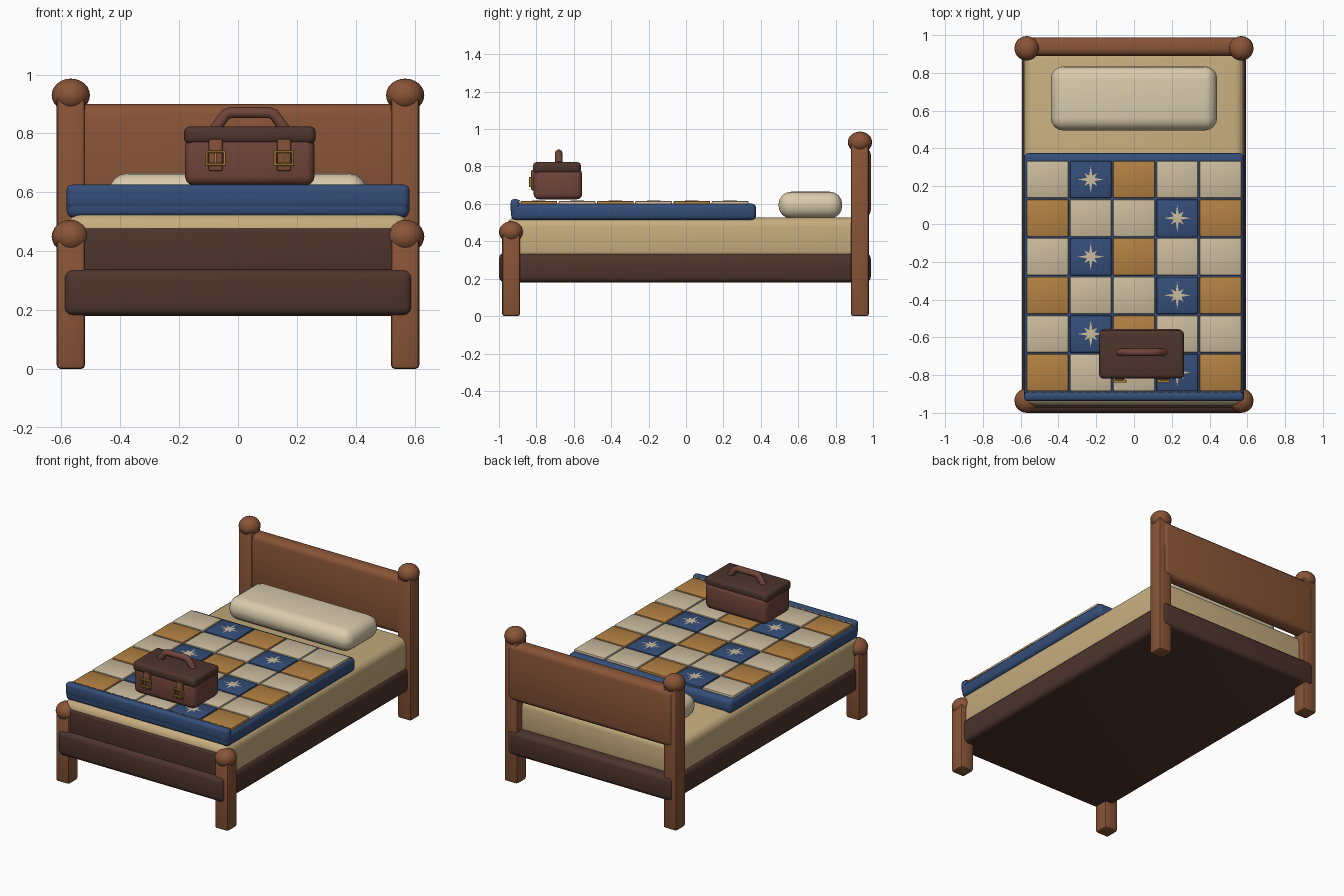
import bpy, bmesh, math
from mathutils import Vector, Matrix

cube = bpy.data.objects.get("Cube")
if cube:
    bpy.data.objects.remove(cube, do_unlink=True)


def material(name, r, g, b):
    m = bpy.data.materials.new(name)
    m.diffuse_color = (r, g, b, 1)
    m.use_nodes = True
    m.node_tree.nodes["Principled BSDF"].inputs["Base Color"].default_value = (r, g, b, 1)
    return m


wood = material("warm wood", 0.25, 0.09, 0.038)
dark = material("dark wood", 0.075, 0.034, 0.026)
linen = material("mattress linen", 0.57, 0.42, 0.21)
white = material("pillow cream", 0.70, 0.60, 0.42)
blue = material("quilt blue", 0.035, 0.075, 0.19)
cream = material("patch cream", 0.60, 0.50, 0.34)
ochre = material("patch ochre", 0.45, 0.22, 0.055)
leather = material("red leather", 0.16, 0.058, 0.042)
strap_tan = material("strap leather", 0.22, 0.08, 0.04)
brass = material("brass", 0.42, 0.22, 0.035)


def finish(name, bm, mats):
    mesh = bpy.data.meshes.new(name)
    bm.to_mesh(mesh)
    bm.free()
    for m in mats:
        mesh.materials.append(m)
    ob = bpy.data.objects.new(name, mesh)
    bpy.context.collection.objects.link(ob)
    return ob


def add_box(bm, lo, hi, bevel=0.0, segments=3, index=0):
    """Add a rounded box between two corners."""
    lo, hi = Vector(lo), Vector(hi)
    part = bmesh.new()
    bmesh.ops.create_cube(part, size=1, matrix=Matrix.Translation((lo + hi) / 2)
                          @ Matrix.Diagonal((*(hi - lo), 1)))
    if bevel:
        bmesh.ops.bevel(part, geom=part.edges[:], offset=bevel, segments=segments,
                        profile=0.5, affect='EDGES', clamp_overlap=True)
    for f in part.faces:
        f.material_index = index
    tmp = bpy.data.meshes.new("tmp")
    part.to_mesh(tmp)
    part.free()
    bm.from_mesh(tmp)
    bpy.data.meshes.remove(tmp)


def box(name, lo, hi, mat, bevel=0.02, segments=3):
    bm = bmesh.new()
    add_box(bm, lo, hi, bevel, segments)
    return finish(name, bm, [mat])


# Posts with ball finials
for side, x in (("left", 0.568), ("right", -0.568)):
    for end, y, z in (("front", -0.935, 0.45), ("back", 0.93, 0.93)):
        box(f"{end}_{side}_post", (x - 0.048, y - 0.048, 0), (x + 0.048, y + 0.048, z), wood, 0.013, 2)
        bm = bmesh.new()
        bmesh.ops.create_uvsphere(bm, u_segments=20, v_segments=12, radius=0.065,
                                  matrix=Matrix.Translation((x, y, z)) @ Matrix.Diagonal((1, 1, 0.87, 1)))
        finish(f"{end}_{side}_finial", bm, [wood])

# Frame, boards and bedding
box("headboard", (-0.59, 0.89, 0.53), (0.59, 0.988, 0.9), wood, 0.035)
box("bed_frame", (-0.592, -1, 0.18), (0.592, 0.988, 0.338), dark, 0.03)
box("footboard", (-0.56, -0.972, 0.31), (0.56, -0.9, 0.478), dark, 0.012)
box("mattress", (-0.582, -0.96, 0.3), (0.582, 0.93, 0.528), linen, 0.05, 4)
box("pillow", (-0.44, 0.495, 0.522), (0.44, 0.835, 0.665), white, 0.066, 4)
box("quilt", (-0.582, -0.935, 0.513), (0.582, 0.375, 0.602), blue, 0.025)
box("quilt_foot_fold", (-0.582, -0.937, 0.545), (0.582, -0.89, 0.626), blue, 0.018)

# Quilt patches with stars on the blue squares
W, H = 0.229, 0.2045
PATTERN = ("CBOCC", "OCCBO")
patches, stars = bmesh.new(), bmesh.new()
for row in range(6):
    for col, kind in enumerate(PATTERN[row % 2]):
        cx, cy = (col - 2) * W, 0.338 - (row + 0.5) * H
        hw, hh = W / 2 - 0.004, H / 2 - 0.004
        add_box(patches, (cx - hw, cy - hh, 0.594), (cx + hw, cy + hh, 0.616),
                0.007, 2, "CBO".index(kind))
        if kind == "B":
            ring = []
            for i in range(16):
                r = 0.022 if i % 2 else (0.07 if i % 4 == 0 else 0.048)
                a = i * math.pi / 8
                ring.append(stars.verts.new((cx + r * math.cos(a), cy + r * math.sin(a), 0.619)))
            hub = stars.verts.new((cx, cy, 0.62))
            for i in range(16):
                stars.faces.new((hub, ring[i], ring[(i + 1) % 16]))
finish("quilt_patches", patches, [cream, blue, ochre])
finish("quilt_stars", stars, [cream])

# Stitches along the foot fold
bm = bmesh.new()
for i in range(24):
    x = -0.55 + i * 0.048
    add_box(bm, (x - 0.013, -0.893, 0.615), (x + 0.013, -0.887, 0.622))
finish("fold_stitches", bm, [cream])

# Travel case
CX = 0.04
box("case_body", (CX - 0.22, -0.815, 0.624), (CX + 0.22, -0.555, 0.79), leather, 0.03)
box("case_lid", (CX - 0.224, -0.818, 0.765), (CX + 0.224, -0.562, 0.824), dark, 0.02)

# Case handle
curve = bpy.data.curves.new("case_handle", 'CURVE')
curve.dimensions = '3D'
curve.bevel_depth = 0.02
curve.bevel_resolution = 3
curve.use_fill_caps = True
path = [(-0.118, 0.815), (-0.082, 0.865), (-0.065, 0.871), (0.065, 0.871), (0.082, 0.865), (0.118, 0.815)]
spline = curve.splines.new('POLY')
spline.points.add(len(path) - 1)
for p, (x, z) in zip(spline.points, path):
    p.co = (CX + x, -0.68, z, 1)
curve.materials.append(leather)
bpy.context.collection.objects.link(bpy.data.objects.new("case_handle", curve))

# Straps and buckles
for side, x in (("left", CX + 0.116), ("right", CX - 0.116)):
    box(f"{side}_strap", (x - 0.024, -0.828, 0.672), (x + 0.024, -0.805, 0.782), strap_tan, 0.007, 2)
    bm = bmesh.new()
    for s in (-1, 1):
        add_box(bm, (x + s * 0.03 - 0.005, -0.84, 0.69), (x + s * 0.03 + 0.005, -0.824, 0.742), 0.002, 1)
        z = 0.716 + s * 0.022
        add_box(bm, (x - 0.035, -0.84, z - 0.005), (x + 0.035, -0.824, z + 0.005), 0.002, 1)
    add_box(bm, (x - 0.003, -0.838, 0.698), (x + 0.003, -0.826, 0.734))
    finish(f"{side}_buckle", bm, [brass])

# Smooth the rounded surfaces, keep hard edges
bpy.ops.object.select_all(action='DESELECT')
for ob in bpy.context.collection.objects:
    if ob.type == 'MESH':
        ob.select_set(True)
        bpy.context.view_layer.objects.active = ob
bpy.ops.object.shade_smooth_by_angle(angle=math.radians(35))
